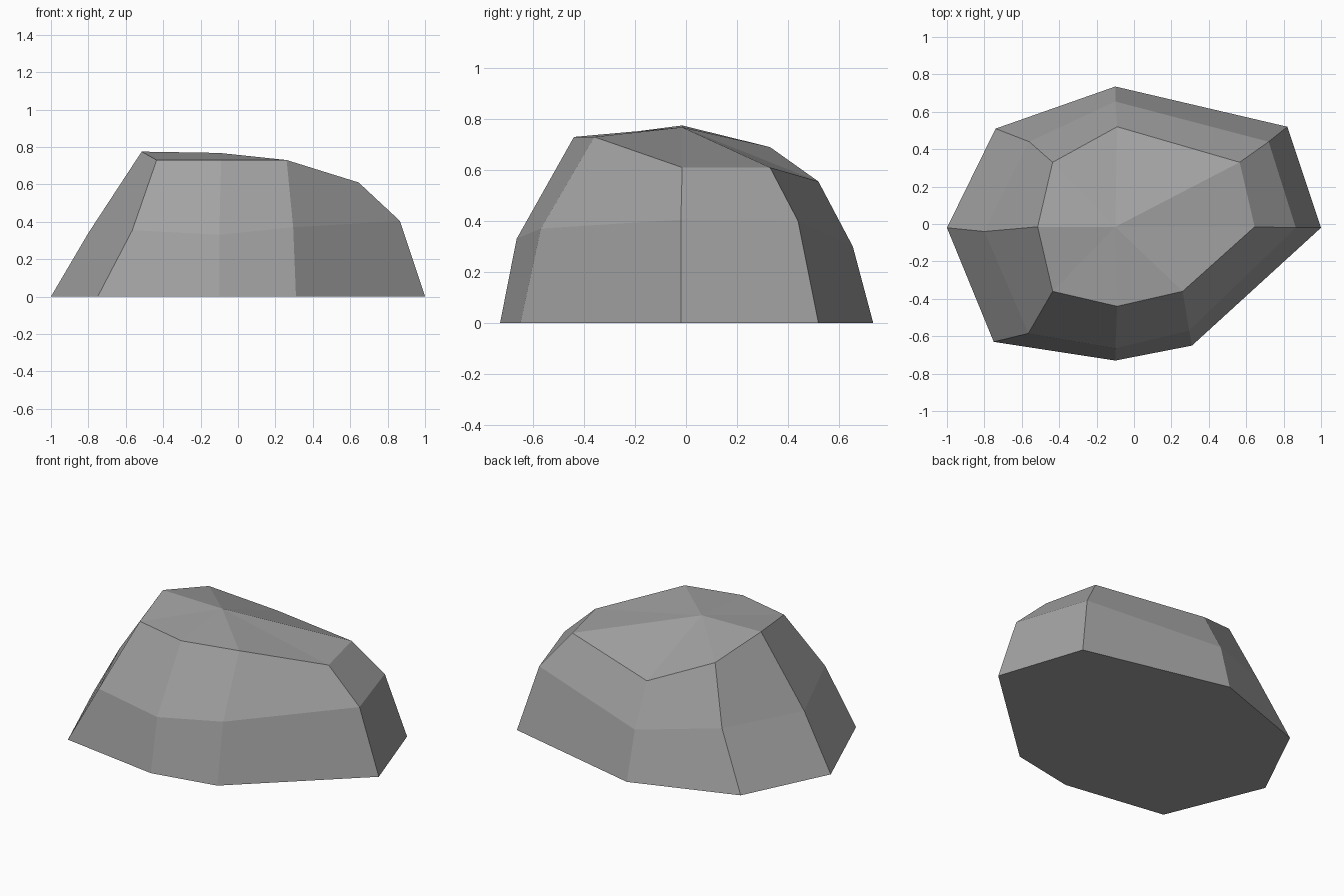
import bpy, bmesh

if "Cube" in bpy.data.objects:
    bpy.data.objects.remove(bpy.data.objects["Cube"])

# Three stacked eight-sided outlines, listed clockwise from the left tip
base = [(-1, -.02, 0), (-.74, .51, 0), (-.1, .735, 0), (.82, .52, 0),
        (1, -.02, 0), (.31, -.65, 0), (-.1, -.73, 0), (-.75, -.63, 0)]
waist = [(-.8, -.04, .34), (-.56, .44, .35), (-.1, .655, .30), (.72, .44, .40),
         (.865, -.02, .405), (.295, -.57, .37), (-.1, -.665, .33), (-.565, -.585, .355)]
rim = [(-.515, -.015, .775), (-.435, .33, .69), (-.09, .52, .555), (.565, .33, .61),
       (.645, -.015, .61), (.26, -.36, .73), (-.09, -.44, .73), (-.435, -.36, .73)]
crown = (-.1, -.015, .768)

bm = bmesh.new()
rings = [[bm.verts.new(p) for p in ring] for ring in (base, waist, rim)]
peak = bm.verts.new(crown)

# Flat underside
bm.faces.new(rings[0])
for i in range(8):
    j = (i + 1) % 8
    # Sloping side facets
    for low, high in zip(rings, rings[1:]):
        bm.faces.new((low[i], high[i], high[j], low[j]))
    # Top facets meeting at the crown
    bm.faces.new((rings[2][i], peak, rings[2][j]))
bmesh.ops.recalc_face_normals(bm, faces=bm.faces)

mesh = bpy.data.meshes.new("boulder")
bm.to_mesh(mesh)
bm.free()

# Single stone colour
stone = bpy.data.materials.new("stone grey")
stone.diffuse_color = (.36, .36, .36, 1)
stone.use_nodes = True
stone.node_tree.nodes["Principled BSDF"].inputs["Base Color"].default_value = stone.diffuse_color
mesh.materials.append(stone)
bpy.context.collection.objects.link(bpy.data.objects.new("boulder", mesh))
